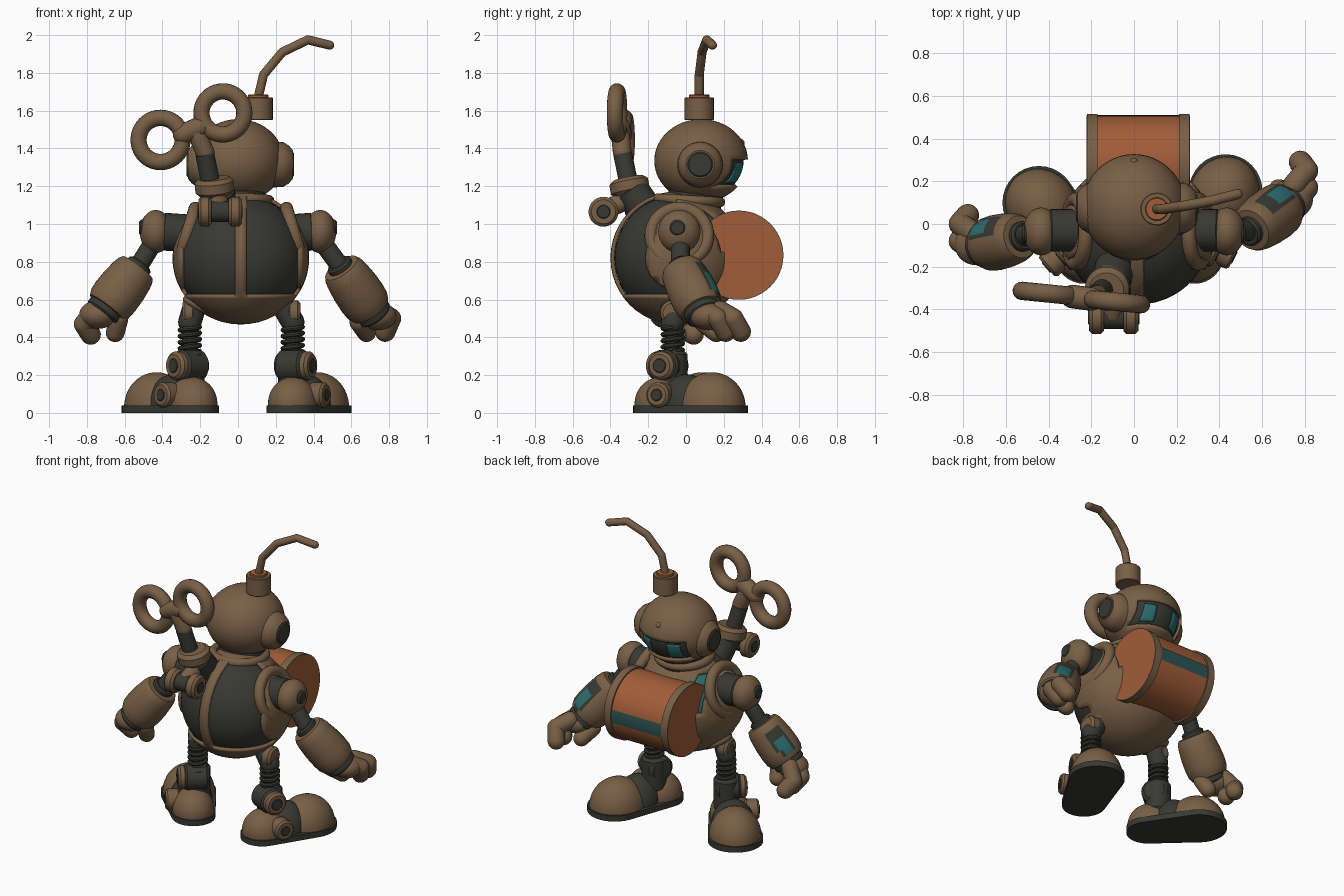
import bpy, bmesh, math
from mathutils import Vector as V, Matrix as M

if "Cube" in bpy.data.objects:
    bpy.data.objects.remove(bpy.data.objects["Cube"])

X, Y, Z = V((1, 0, 0)), V((0, 1, 0)), V((0, 0, 1))


def material(name, rgb):
    m = bpy.data.materials.new(name)
    m.use_nodes = True
    m.diffuse_color = (*rgb, 1)
    b = next(n for n in m.node_tree.nodes if n.type == 'BSDF_PRINCIPLED')
    b.inputs["Base Color"].default_value = (*rgb, 1)
    return m


brown = material("worn brown", (0.187, 0.115, 0.061))
dark = material("dark metal", (0.04, 0.041, 0.033))
orange = material("drum orange", (0.36, 0.11, 0.04))
teal = material("teal", (0.025, 0.15, 0.155))
dull_teal = material("dull teal", (0.026, 0.09, 0.085))


def finish(name, bm, mats, paint=None):
    bmesh.ops.recalc_face_normals(bm, faces=bm.faces)
    bm.normal_update()
    if paint:
        for f in bm.faces:
            f.material_index = paint(f)
    me = bpy.data.meshes.new(name)
    bm.to_mesh(me)
    bm.free()
    for m in mats if isinstance(mats, list) else [mats]:
        me.materials.append(m)
    ob = bpy.data.objects.new(name, me)
    bpy.context.collection.objects.link(ob)
    return ob


def lathe(name, a, axis, profile, mats, closed=False, paint=None, n=32):
    """Revolve (height, radius) pairs about an axis starting at a."""
    mat = M.Translation(V(a)) @ V(axis).to_track_quat('Z', 'Y').to_matrix().to_4x4()
    bm = bmesh.new()
    rings = [[bm.verts.new(mat @ V((r * math.cos(k * math.tau / n), r * math.sin(k * math.tau / n), h)))
              for k in range(n)] for h, r in profile]
    pairs = list(zip(rings, rings[1:]))
    if closed:
        pairs.append((rings[-1], rings[0]))
    else:
        bm.faces.new(rings[0])
        bm.faces.new(rings[-1])
    for p, q in pairs:
        for k in range(n):
            bm.faces.new((p[k], p[k - 1], q[k - 1], q[k]))
    return finish(name, bm, mats, paint)


def cyl(name, a, b, r, mat, bevel=0.01):
    d = V(b) - V(a)
    L = d.length
    return lathe(name, a, d, [(0, r - bevel), (bevel, r), (L - bevel, r), (L, r - bevel)], mat)


def torus(name, c, axis, R, r, mat):
    ring = [(r * math.sin(k * math.tau / 16), R + r * math.cos(k * math.tau / 16)) for k in range(16)]
    return lathe(name, c, axis, ring, mat, closed=True, n=40)


def limb(name, pts, r, mat):
    """Chain of round-ended segments."""
    for i, (a, b) in enumerate(zip(pts, pts[1:])):
        d = V(b) - V(a)
        arc = [k * math.pi / 12 for k in range(7)]
        low = [(-r * math.cos(t), max(r * math.sin(t), 0.001)) for t in arc]
        high = [(d.length - h, q) for h, q in reversed(low)]
        lathe(f"{name}_{i + 1}", a, d, low + high, mat, n=20)


def ball(name, c, radii, mats, angle=0, floor=None, paint=None, keep=None, planes=()):
    """Ellipsoid, optionally cut at a floor or trimmed to the faces kept by a rule."""
    bm = bmesh.new()
    bmesh.ops.create_uvsphere(bm, u_segments=48, v_segments=24, radius=1)
    bm.transform(M.Translation(V(c)) @ M.Rotation(angle, 4, 'Z') @ M.Diagonal((*radii, 1)))
    cuts = list(planes) + ([(Z, floor)] if floor is not None else [])
    for no, at in cuts:
        bmesh.ops.bisect_plane(bm, geom=bm.verts[:] + bm.edges[:] + bm.faces[:], dist=1e-5,
                               plane_co=no * (at / no.length_squared), plane_no=no,
                               clear_inner=floor is not None)
    if keep:
        bad = [f for f in bm.faces if not keep(f.calc_center_median())]
        bmesh.ops.delete(bm, geom=bad, context='FACES')
    return finish(name, bm, mats, paint)


def shell(name, c, radii, mat, planes, keep, thick):
    ob = ball(name, c, radii, mat, keep=keep, planes=planes)
    mod = ob.modifiers.new("thickness", 'SOLIDIFY')
    mod.thickness, mod.offset = thick, 1


# Body: dark core with a brown plated shell
BODY = (0.015, -0.05, 0.82)
ball("body_core", BODY, (0.342, 0.328, 0.33), [dark, teal],
     paint=lambda f: int(f.calc_center_median().y > 0.02 and f.calc_center_median().z > 0.8))


def body_plate(p):
    x = abs(p.x - 0.015)
    if p.y < -0.05:
        return p.z < 0.63 or x < 0.03 or x > 0.3 or x + 0.5 * p.z > 0.77 or p.z > 1.13
    return p.z < 0.85 or x < 0.18 or p.z > 1.06 or x > 0.25


mirrored = [(0.03, 0), (0.18, 0), (0.25, 0), (0.3, 0), (0.77, 0.5)]
shell("body_shell", BODY, (0.342, 0.33, 0.332), brown,
      [(Z, z) for z in (0.63, 0.85, 1.06, 1.13)] + [(Y, -0.05)]
      + [(X * s + Z * k, at + s * 0.015) for at, k in mirrored for s in (-1, 1)], body_plate, 0.02)
cyl("neck", (0, 0.03, 1.05), (0, 0.06, 1.2), 0.145, dark)
torus("neck_collar", (0, 0.015, 1.125), (0, 0.06, 1), 0.165, 0.027, brown)

# Head with a visor opening and two eyes
HEAD = (0, 0.08, 1.335)
ball("head_core", HEAD, (0.22, 0.225, 0.2), dark)
shell("head_shell", HEAD, (0.225, 0.23, 0.202), brown,
      [(Z, 1.21), (Z, 1.34), (X, -0.165), (X, 0.165), (Y, 0.1)],
      lambda p: not (p.y > 0.1 and 1.21 < p.z < 1.34 and abs(p.x) < 0.165), 0.018)
shell("eyes", HEAD, (0.222, 0.227, 0.202), teal,
      [(Z, 1.222), (Z, 1.322), (Y, 0.1)] + [(X, s * x) for s in (-1, 1) for x in (0.062, 0.135)],
      lambda p: p.y > 0.1 and 1.222 < p.z < 1.322 and 0.062 < abs(p.x) < 0.135, 0.007)
ball("forehead_rivet", (0, 0.29, 1.43), (0.02, 0.02, 0.02), brown)
for s, side, x in ((1, "left", 0.185), (-1, "right", 0.16)):
    lathe(f"{side}_ear", (s * x, 0.075, 1.315), (s, 0, 0),
          [(0, 0.122), (0.055, 0.118), (0.085, 0.1), (0.105, 0.075)], brown)
    cyl(f"{side}_ear_disc", (s * x, 0.075, 1.315), (s * (x + 0.112), 0.075, 1.315), 0.07, dark)

# Antenna
cyl("antenna_base", (0.107, 0.07, 1.55), (0.107, 0.07, 1.67), 0.077, brown, 0.004)
cyl("antenna_ring", (0.107, 0.07, 1.66), (0.107, 0.07, 1.685), 0.054, orange, 0.004)
limb("antenna", [(0.107, 0.07, 1.67), (0.135, 0.07, 1.79), (0.235, 0.085, 1.91),
                 (0.37, 0.11, 1.975), (0.485, 0.14, 1.947)], 0.024, brown)

# Drum carried at the chest
lathe("drum", (-0.222, 0.28, 0.835), (1, 0, 0),
      [(0, 0.23), (0.003, 0.226), (0.481, 0.226), (0.484, 0.23)], orange, n=48)
for name, x in (("drum_rim_right", -0.22), ("drum_rim_left", 0.21)):
    lathe(name, (x, 0.28, 0.835), (1, 0, 0),
          [(0, 0.222), (0, 0.236), (0.05, 0.236), (0.05, 0.222)], brown, closed=True, n=48)
lathe("drum_stripe", (-0.17, 0.28, 0.835), (1, 0, 0), [(0, 0.224), (0, 0.231), (0.38, 0.231), (0.38, 0.224)],
      dull_teal, closed=True, n=64)
stripe = bpy.data.objects["drum_stripe"].data
bm = bmesh.new()
bm.from_mesh(stripe)
bmesh.ops.delete(bm, geom=[v for v in bm.verts if v.co.y < 0.3 or abs(v.co.z - 0.835) > 0.05], context='VERTS')
bm.to_mesh(stripe)
bm.free()

# Wind-up key on the back
torus("key_ring_right", (-0.41, -0.325, 1.445), (0.1, 1, 0), 0.117, 0.043, brown)
torus("key_ring_left", (-0.08, -0.365, 1.588), (0.1, 1, 0), 0.114, 0.043, brown)
limb("key_bridge", [(-0.29, -0.34, 1.475), (-0.2, -0.352, 1.515)], 0.055, brown)
limb("key_stem", [(-0.225, -0.35, 1.5), (-0.175, -0.337, 1.38)], 0.05, brown)
cyl("key_shaft", (-0.178, -0.337, 1.38), (-0.11, -0.27, 1.05), 0.05, dark)
lathe("key_hub", (-0.12, -0.29, 1.155), (-0.1, -0.2, 1),
      [(0, 0.085), (0.02, 0.104), (0.07, 0.104), (0.09, 0.08)], brown)
cyl("key_stalk", (-0.11, -0.29, 1.18), (-0.08, -0.15, 0.98), 0.092, dark)
cyl("roller_axle", (-0.2, -0.437, 1.065), (0.01, -0.437, 1.065), 0.055, dark)
cyl("roller_hubs", (-0.215, -0.437, 1.065), (0.025, -0.437, 1.065), 0.036, dark, 0.004)
for name, x in (("roller_right", -0.21), ("roller_left", -0.05)):
    cyl(name, (x, -0.437, 1.065), (x + 0.07, -0.437, 1.065), 0.079, brown, 0.015)
limb("roller_arm", [(-0.1, -0.42, 1.08), (-0.1, -0.3, 1.13)], 0.05, brown)


def arm(side, s, elbow, wrist, panel, fingers, thumb):
    torus(f"{side}_shoulder_ring", (0.015 + s * 0.285, -0.035, 0.94), (s, 0, 0.3), 0.15, 0.034, brown)
    cyl(f"{side}_shoulder_joint", (s * 0.26, -0.03, 0.95), (s * 0.4, -0.03, 0.96), 0.1, dark)
    ball(f"{side}_shoulder", (s * 0.435, -0.035, 0.96), (0.085, 0.112, 0.114), brown)
    cyl(f"{side}_shoulder_disc", (s * 0.45, -0.045, 0.98), (s * 0.523, -0.045, 0.98), 0.044, dark)
    limb(f"{side}_upper_arm", [(s * 0.45, -0.03, 0.9), elbow], 0.05, dark)
    a, b = V(elbow), V(wrist)
    L = (b - a).length
    out = V(panel).normalized()

    def patch(f):
        t = (f.calc_center_median() - a).dot(b - a) / L / L
        d = f.normal.dot(out)
        return 2 if 0.45 < t < 0.86 and d > 0.955 else 1 if 0.2 < t < 0.95 and d > 0.89 else 0

    # barrel-shaped forearm with an inlaid panel
    prof = [(0, 0.07), (0.01, 0.1), (0.08, 0.112), (0.2, 0.12), (0.45, 0.128), (0.7, 0.13),
            (0.86, 0.126), (0.97, 0.112), (1, 0.08)]
    lathe(f"{side}_forearm", a, b - a, [(t * L, r) for t, r in prof], [brown, dark, teal], paint=patch, n=40)
    cyl(f"{side}_elbow_cuff", a - (b - a) * 0.1, a + (b - a) * 0.1, 0.07, dark)
    cyl(f"{side}_wrist", b - (b - a) * 0.1, b + (b - a) * 0.12, 0.1, dark)
    ball(f"{side}_palm", (b * 2 + V(fingers[0])) / 3 + (b - a) * 0.12, (0.1, 0.095, 0.075), brown)
    for i in (-1, 1):
        limb(f"{side}_finger_{'inner' if i < 0 else 'outer'}",
             [V(p) + V((0, i * 0.04, 0)) for p in fingers], 0.054, brown)
    limb(f"{side}_thumb", thumb, 0.05, brown)


arm("left", 1, (0.545, -0.03, 0.77), (0.705, 0.085, 0.54), (0.25, 0.78, 0.56),
    [(0.75, 0.14, 0.54), (0.81, 0.21, 0.5), (0.78, 0.25, 0.43)],
    [(0.64, 0.09, 0.48), (0.68, 0.16, 0.425)])
arm("right", -1, (-0.53, -0.06, 0.77), (-0.70, -0.1, 0.55), (-0.55, 0.45, 0.45),
    [(-0.76, -0.08, 0.54), (-0.815, -0.04, 0.47), (-0.78, 0.0, 0.415)],
    [(-0.63, -0.1, 0.5), (-0.65, -0.06, 0.425)])


def coil(name, x, y, z0, z1, turns, mat):
    cu = bpy.data.curves.new(name, 'CURVE')
    cu.dimensions, cu.bevel_depth, cu.bevel_resolution = '3D', 0.013, 2
    n = turns * 16
    sp = cu.splines.new('POLY')
    sp.points.add(n)
    for k, p in enumerate(sp.points):
        t = k * math.tau / 16
        p.co = (x + 0.052 * math.cos(t), y + 0.052 * math.sin(t), z0 + (z1 - z0) * k / n, 1)
    tmp = bpy.data.objects.new(name, cu)
    me = bpy.data.meshes.new_from_object(tmp)
    bpy.data.objects.remove(tmp)
    me.materials.clear()
    me.materials.append(mat)
    bpy.context.collection.objects.link(bpy.data.objects.new(name, me))


def leg(side, s, x, heel, toe):
    # hip, spring and ankle
    y = -0.07
    torus(f"{side}_hip_ring", (s * 0.2, y + 0.02, 0.565), (s * 0.5, 0, -1), 0.075, 0.025, brown)
    limb(f"{side}_hip", [(s * 0.22, y, 0.6), (x, y, 0.48)], 0.062, dark)
    cyl(f"{side}_hip_disc", (x - s * 0.03, y, 0.53), (x + s * 0.04, y, 0.53), 0.066, brown, 0.015)
    cyl(f"{side}_spring_core", (x, y, 0.28), (x, y, 0.48), 0.036, dark)
    coil(f"{side}_spring", x, y, 0.325, 0.455, 4, dark)
    h, t = V((*heel, 0)), V((*toe, 0))
    d = (t - h).normalized()
    w = V((d.y, -d.x, 0)) * s
    ang = math.atan2(d.y, d.x) - math.pi / 2
    ankle = V((x, y - 0.02, 0.25))
    cyl(f"{side}_ankle", ankle - w * 0.08, ankle + w * 0.08, 0.084, dark, 0.02)
    cyl(f"{side}_ankle_post", (x, y, 0.1), (x, y, 0.33), 0.078, dark, 0.02)
    cyl(f"{side}_ankle_disc", ankle + w * 0.06, ankle + w * 0.115, 0.075, brown, 0.015)
    cyl(f"{side}_ankle_hub", ankle + w * 0.08, ankle + w * 0.12, 0.038, dark, 0.004)

    # foot: sole, toe cap, heel cup, dark instep
    bm = bmesh.new()
    for c, r in ((h, 0.135), (t, 0.172)):
        for k in range(32):
            for z in (0, 0.038):
                bm.verts.new(c + V((r * math.cos(k * math.tau / 32), r * math.sin(k * math.tau / 32), z)))
    bmesh.ops.convex_hull(bm, input=bm.verts[:])
    bmesh.ops.dissolve_limit(bm, angle_limit=0.01, verts=bm.verts[:], edges=bm.edges[:])
    finish(f"{side}_sole", bm, dark)
    ball(f"{side}_toe_cap", t - d * 0.02 + Z * 0.03, (0.163, 0.182, 0.185), brown, ang, 0.036)
    ball(f"{side}_heel_cup", h + d * 0.015 + Z * 0.05, (0.13, 0.143, 0.14), brown, ang, 0.036)
    ball(f"{side}_instep", (h + t) / 2 + Z * 0.04, (0.135, 0.14, 0.165), dark, ang, 0.036)
    wheel = h + d * 0.07 + Z * 0.095
    cyl(f"{side}_foot_disc", wheel + w * 0.08, wheel + w * 0.17, 0.066, brown, 0.012)
    cyl(f"{side}_foot_hub", wheel + w * 0.1, wheel + w * 0.175, 0.032, dark, 0.004)


leg("left", 1, 0.29, (0.285, -0.145), (0.43, 0.155))
leg("right", -1, -0.255, (-0.235, -0.145), (-0.445, 0.1))

# Smooth shading with sharp edges kept
for ob in bpy.context.scene.objects:
    ob.select_set(ob.type == 'MESH')
    if ob.type == 'MESH':
        bpy.context.view_layer.objects.active = ob
bpy.ops.object.shade_smooth_by_angle(angle=math.radians(35))
